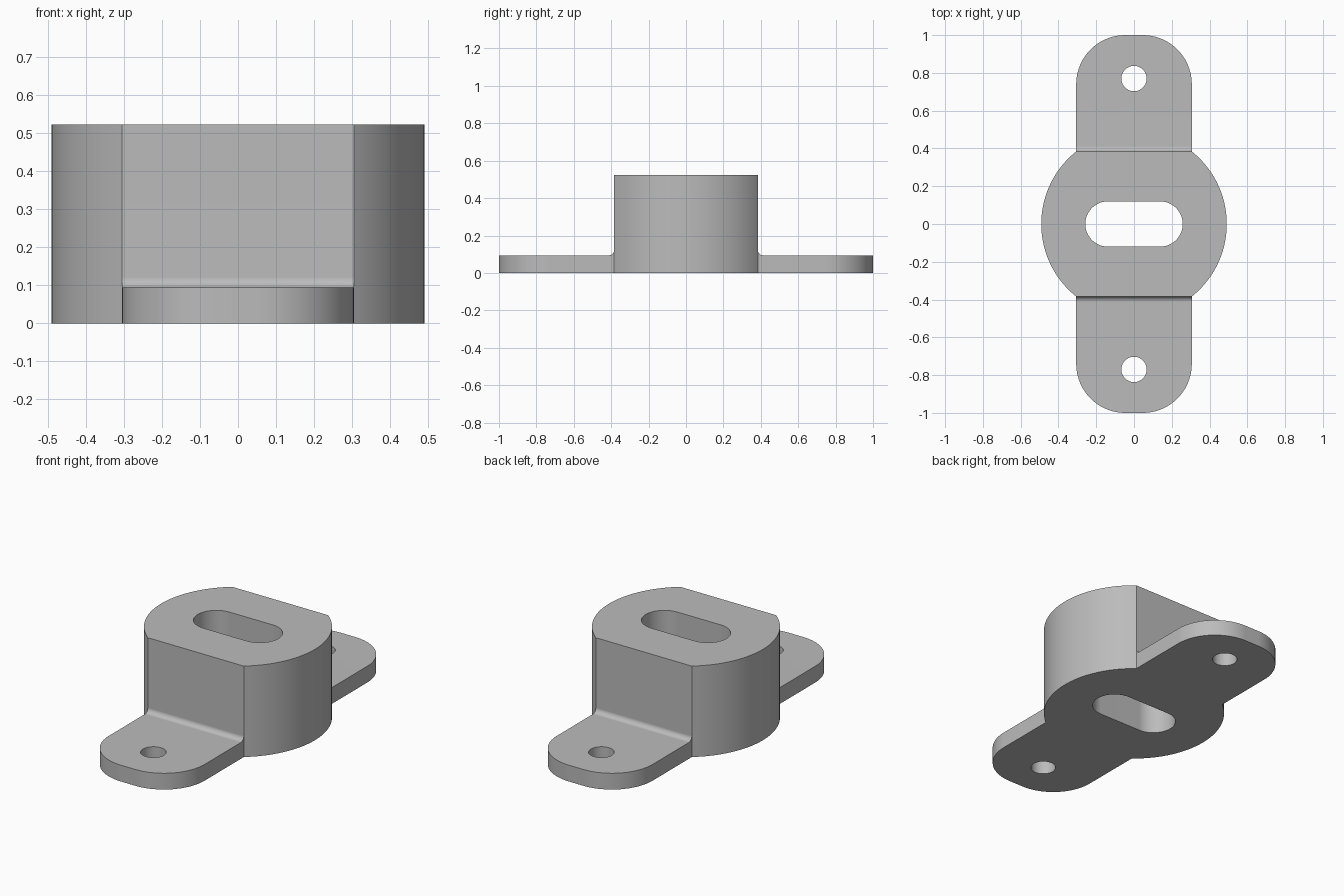
import bpy, bmesh
from math import sin, cos, pi, atan2, hypot
from mathutils import Vector

if "Cube" in bpy.data.objects:
    bpy.data.objects.remove(bpy.data.objects["Cube"], do_unlink=True)

HEIGHT, TAB_Z = 0.524, 0.094
HALF_W, FLAT_Y = 0.306, 0.384
CORNER, FILLET = 0.26, 0.028

grey = bpy.data.materials.new("plain grey")
grey.use_nodes = True
colour = (0.5, 0.5, 0.5, 1)
grey.diffuse_color = colour
grey.node_tree.nodes["Principled BSDF"].inputs["Base Color"].default_value = colour


def arc(cx, cy, r, a, b, n):
    return [(cx + r * cos(a + (b - a) * i / n), cy + r * sin(a + (b - a) * i / n))
            for i in range(n + 1)]


def prism(name, points, low, high, along_x=False):
    """Extrude a closed 2D outline along z, or a yz profile along x."""
    bm = bmesh.new()
    verts = [bm.verts.new((low, p, q) if along_x else (p, q, low)) for p, q in points]
    face = bm.faces.new(verts)
    out = bmesh.ops.extrude_face_region(bm, geom=[face])
    step = Vector((high - low, 0, 0) if along_x else (0, 0, high - low))
    bmesh.ops.translate(bm, vec=step,
                        verts=[v for v in out["geom"] if isinstance(v, bmesh.types.BMVert)])
    bmesh.ops.recalc_face_normals(bm, faces=bm.faces[:])
    mesh = bpy.data.meshes.new(name)
    bm.to_mesh(mesh)
    bm.free()
    mesh.materials.append(grey)
    ob = bpy.data.objects.new(name, mesh)
    bpy.context.collection.objects.link(ob)
    return ob


# Plan outline: round body with a rounded tab at each end
radius, meet = hypot(HALF_W, FLAT_Y), atan2(FLAT_Y, HALF_W)
half = arc(0, 0, radius, -meet, meet, 48)
half += arc(HALF_W - CORNER, 1 - CORNER, CORNER, 0, pi / 2, 24)
half += arc(CORNER - HALF_W, 1 - CORNER, CORNER, pi / 2, pi, 24)
bracket = prism("mounting_bracket", half + [(-x, -y) for x, y in half], 0, HEIGHT)

# Cutters: space above each tab with a fillet at the wall, and the bolt holes
cutters = []
for s, side in ((-1, "front"), (1, "back")):
    profile = [(FLAT_Y, 0.7)]
    profile += arc(FLAT_Y + FILLET, TAB_Z + FILLET, FILLET, pi, 1.5 * pi, 8)
    profile += [(1.2, TAB_Z), (1.2, 0.7)]
    cutters.append(prism(side + "_step_cutter", [(s * y, z) for y, z in profile], -0.6, 0.6, True))
    cutters.append(prism(side + "_hole_cutter",
                         arc(0, s * 0.77, 0.067, 0, 2 * pi, 48)[:-1], -0.1, 0.3))

# Central slot
slot = arc(0.138, 0, 0.12, -pi / 2, pi / 2, 24) + arc(-0.138, 0, 0.12, pi / 2, 1.5 * pi, 24)
cutters.append(prism("slot_cutter", slot, -0.1, 0.7))

bpy.ops.object.select_all(action="DESELECT")
bpy.context.view_layer.objects.active = bracket
bracket.select_set(True)
for c in cutters:
    c.hide_render = True
    mod = bracket.modifiers.new("cut", "BOOLEAN")
    mod.operation, mod.solver, mod.object = "DIFFERENCE", "EXACT", c
    bpy.ops.object.modifier_apply(modifier=mod.name)
    bpy.data.objects.remove(c, do_unlink=True)

# Smooth curved walls, crisp edges, flat planes
bpy.ops.object.shade_smooth_by_angle(angle=pi / 6)
weighted = bracket.modifiers.new("weighted normals", "WEIGHTED_NORMAL")
weighted.keep_sharp = True
